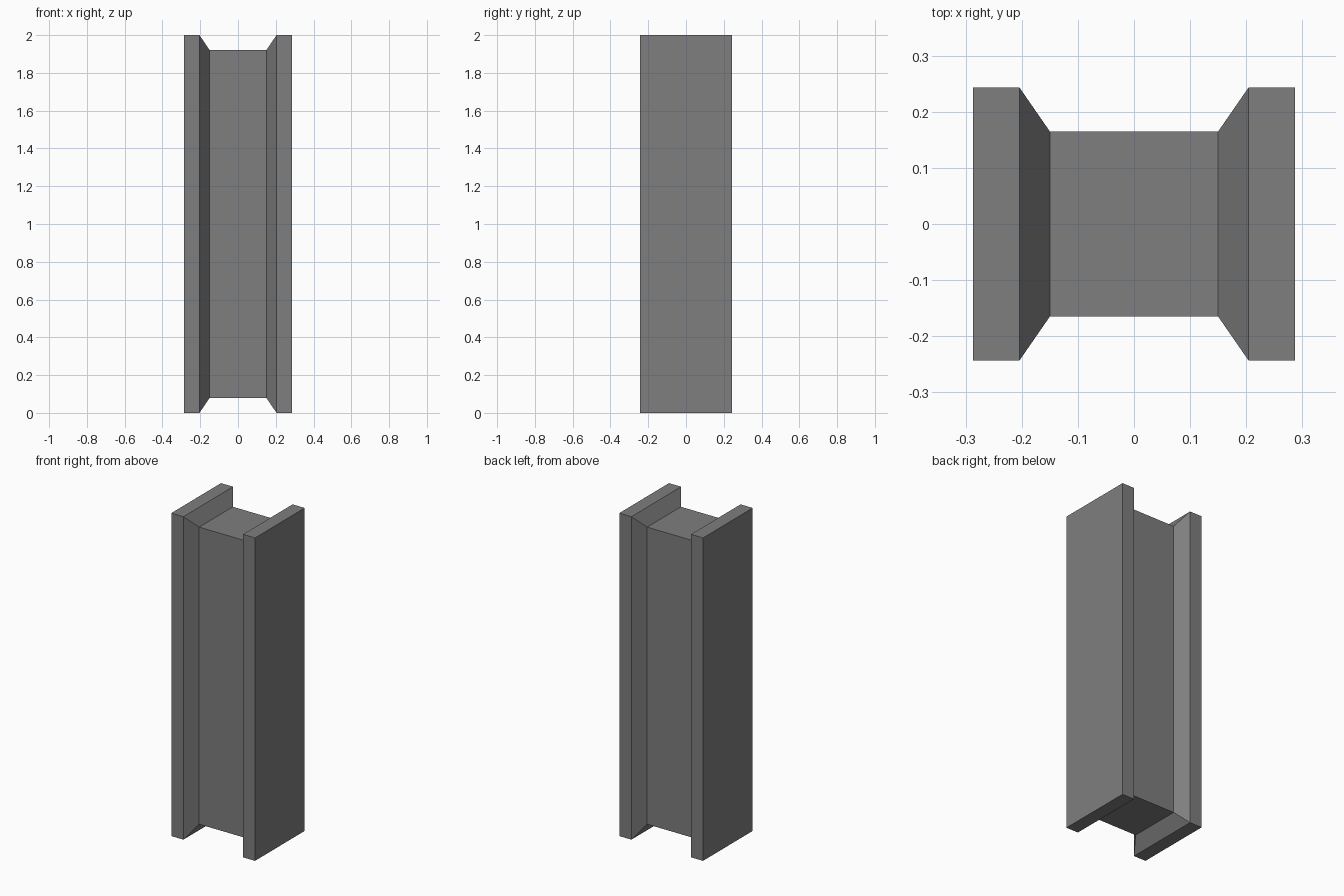
import bpy, bmesh

if "Cube" in bpy.data.objects:
    bpy.data.objects.remove(bpy.data.objects["Cube"])

# One flat grey for the whole pillar
grey = bpy.data.materials.new("mid_grey")
grey.diffuse_color = (0.21, 0.21, 0.21, 1.0)
grey.use_nodes = True
grey.node_tree.nodes["Principled BSDF"].inputs["Base Color"].default_value = grey.diffuse_color

# Rectangular sections along x: (x, half depth, half height)
half = [(0.15, 0.165, 0.92), (0.204, 0.243, 1.0), (0.287, 0.243, 1.0)]
sections = [(-x, d, h) for x, d, h in reversed(half)] + half

# Loft the sections into one closed spool-shaped pillar
bm = bmesh.new()
rings = []
for x, d, h in sections:
    corners = [(-d, -h), (d, -h), (d, h), (-d, h)]
    rings.append([bm.verts.new((x, y, z + 1.0)) for y, z in corners])
for a, b in zip(rings, rings[1:]):
    for i in range(4):
        j = (i + 1) % 4
        bm.faces.new((a[i], a[j], b[j], b[i]))
bm.faces.new(rings[0])
bm.faces.new(rings[-1])
bmesh.ops.recalc_face_normals(bm, faces=bm.faces)

mesh = bpy.data.meshes.new("flanged_pillar")
bm.to_mesh(mesh)
bm.free()
mesh.materials.append(grey)
pillar = bpy.data.objects.new("flanged_pillar", mesh)
bpy.context.collection.objects.link(pillar)
